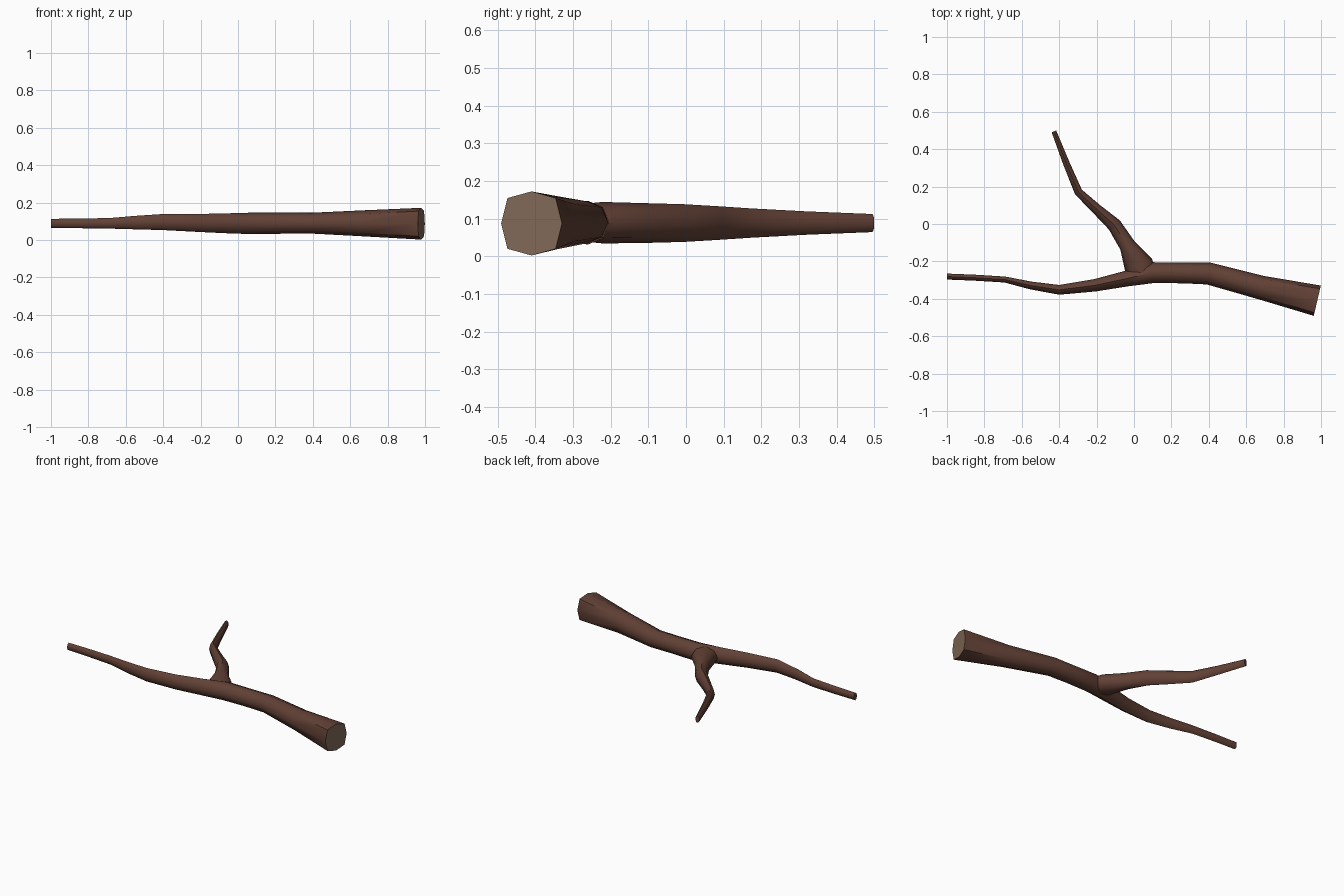
import bpy, bmesh, math
from mathutils import Vector

if "Cube" in bpy.data.objects:
    bpy.data.objects.remove(bpy.data.objects["Cube"])


def material(name, rgb):
    m = bpy.data.materials.new(name)
    m.diffuse_color = (*rgb, 1)
    m.use_nodes = True
    m.node_tree.nodes["Principled BSDF"].inputs["Base Color"].default_value = m.diffuse_color
    return m


bark = material("bark", (0.12, 0.052, 0.036))
cut_wood = material("cut_wood", (0.22, 0.14, 0.095))


def limb(name, path, cut_start):
    """Eight-sided tube; path rows are x, y, z, half width, half height."""
    bm = bmesh.new()
    pts = [Vector(p[:3]) for p in path]
    rings = []
    for i, (x, y, z, w, h) in enumerate(path):
        a, b = pts[max(i - 1, 0)], pts[min(i + 1, len(pts) - 1)]
        t = (b - a).normalized()
        side = t.cross(Vector((0, 0, 1))).normalized()
        ring = []
        for k in range(8):
            ang = k * math.pi / 4
            # the sawn end is a little squarer than the rest
            f = 1.12 if (cut_start and i == 0 and k % 2) else 1.0
            ring.append(bm.verts.new(
                pts[i] + side * (w * f * math.cos(ang))
                + Vector((0, 0, h * f * math.sin(ang)))))
        rings.append(ring)
    for r, s in zip(rings, rings[1:]):
        for k in range(8):
            bm.faces.new((r[k], r[(k + 1) % 8], s[(k + 1) % 8], s[k]))
    cap = bm.faces.new(rings[0])
    bm.faces.new(rings[-1])
    if cut_start:
        cap.material_index = 1
    bmesh.ops.recalc_face_normals(bm, faces=bm.faces)
    me = bpy.data.meshes.new(name)
    bm.to_mesh(me)
    bm.free()
    me.materials.append(bark)
    me.materials.append(cut_wood)
    ob = bpy.data.objects.new(name, me)
    bpy.context.collection.objects.link(ob)
    return ob


# Main limb, from the sawn end to the thin tip
main = limb("main_branch", [
    (0.98, -0.410, 0.087, 0.083, 0.085),
    (0.68, -0.340, 0.089, 0.064, 0.070),
    (0.40, -0.265, 0.090, 0.059, 0.056),
    (0.26, -0.262, 0.090, 0.055, 0.056),
    (0.10, -0.260, 0.089, 0.056, 0.058),
    (-0.04, -0.292, 0.089, 0.042, 0.054),
    (-0.21, -0.328, 0.091, 0.033, 0.048),
    (-0.40, -0.352, 0.096, 0.026, 0.043),
    (-0.55, -0.329, 0.093, 0.021, 0.036),
    (-0.69, -0.297, 0.089, 0.016, 0.028),
    (-0.85, -0.287, 0.089, 0.016, 0.026),
    (-1.00, -0.281, 0.089, 0.016, 0.024),
], True)

# Side twig, flaring where it meets the main limb
twig = limb("side_twig", [
    (0.048, -0.272, 0.089, 0.072, 0.050),
    (0.025, -0.222, 0.089, 0.080, 0.055),
    (-0.035, -0.115, 0.088, 0.044, 0.053),
    (-0.105, -0.005, 0.088, 0.038, 0.050),
    (-0.200, 0.080, 0.088, 0.028, 0.045),
    (-0.297, 0.171, 0.088, 0.022, 0.039),
    (-0.360, 0.320, 0.088, 0.018, 0.031),
    (-0.428, 0.495, 0.088, 0.013, 0.024),
], False)

for ob in (main, twig):
    bpy.ops.object.select_all(action='DESELECT')
    ob.select_set(True)
    bpy.context.view_layer.objects.active = ob
    bpy.ops.object.shade_smooth_by_angle(angle=math.radians(50))
